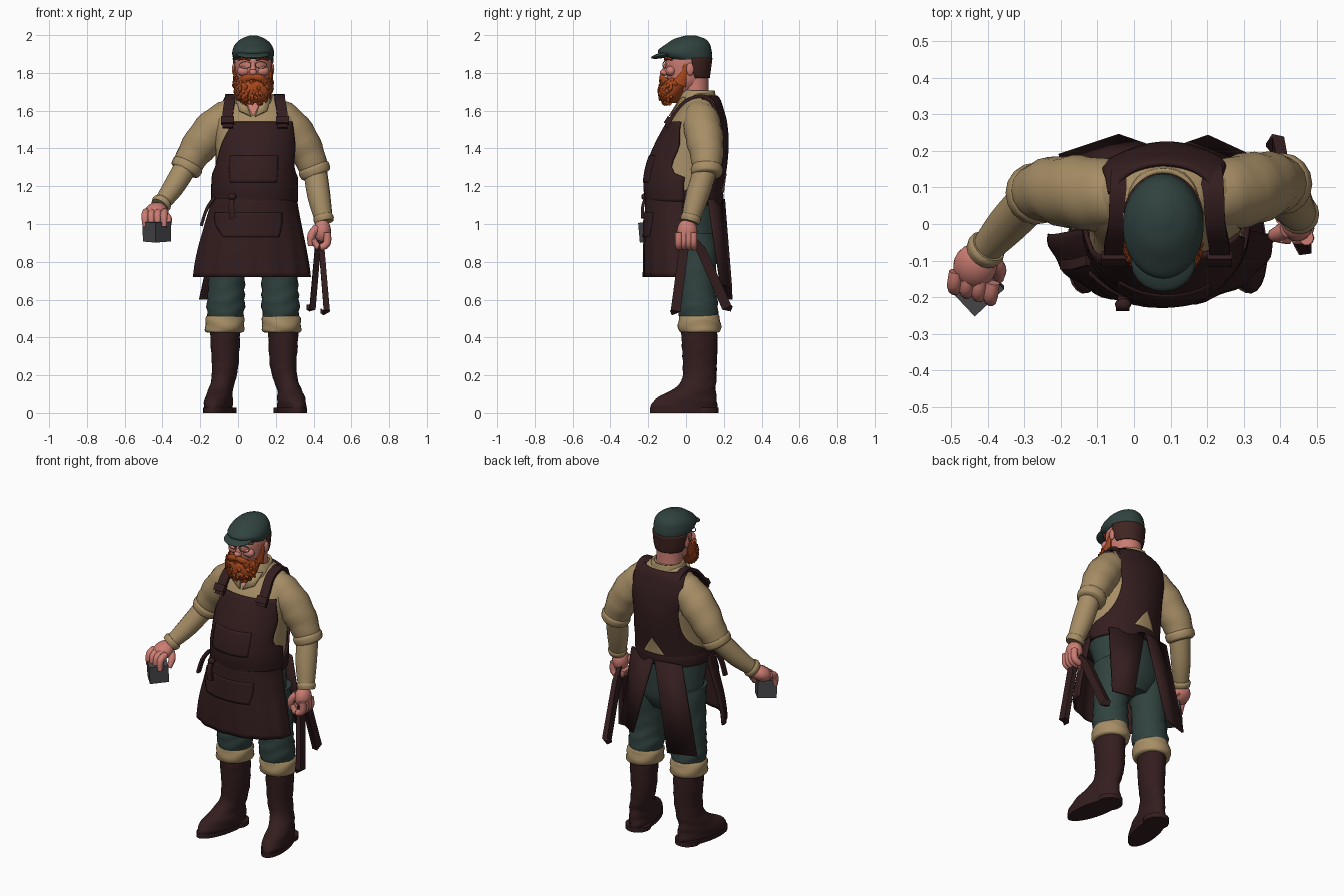
import bpy, bmesh, math, random
from mathutils import Vector, Matrix, Euler

if "Cube" in bpy.data.objects:
    bpy.data.objects.remove(bpy.data.objects["Cube"])

random.seed(4)
CX = 0.08


def material(name, rgb):
    m = bpy.data.materials.new(name)
    m.diffuse_color = (*rgb, 1)
    m.use_nodes = True
    m.node_tree.nodes["Principled BSDF"].inputs["Base Color"].default_value = m.diffuse_color
    return m


LEATHER = material("dark_leather", (0.034, 0.0125, 0.0135))
SHIRT = material("tan_cloth", (0.385, 0.27, 0.132))
GREEN = material("green_wool", (0.030, 0.055, 0.049))
SKIN = material("skin", (0.60, 0.205, 0.17))
BEARD = material("ginger", (0.37, 0.062, 0.012))
HAIR = material("brown_hair", (0.052, 0.018, 0.015))
STEEL = material("grey_steel", (0.065, 0.065, 0.072))
WIRE = material("spectacle_wire", (0.30, 0.25, 0.13))


def finish(name, bm, mat, thick=0, angle=50):
    bmesh.ops.recalc_face_normals(bm, faces=bm.faces)
    me = bpy.data.meshes.new(name)
    bm.to_mesh(me)
    bm.free()
    ob = bpy.data.objects.new(name, me)
    bpy.context.collection.objects.link(ob)
    me.materials.append(mat)
    if thick:
        s = ob.modifiers.new("thickness", 'SOLIDIFY')
        s.thickness, s.offset = thick, 0
    bpy.ops.object.select_all(action='DESELECT')
    ob.select_set(True)
    bpy.context.view_layer.objects.active = ob
    bpy.ops.object.shade_smooth_by_angle(angle=math.radians(angle))
    return ob


def spline(rows, i, t):
    """Catmull-Rom blend between rows i and i+1."""
    p = [rows[min(max(i + k, 0), len(rows) - 1)] for k in (-1, 0, 1, 2)]
    return [0.5 * (2*b + (c-a)*t + (2*a-5*b+4*c-d)*t*t + (3*b-a-3*c+d)*t**3) for a, b, c, d in zip(*p)]


def resample(rows, n=4):
    return [spline(rows, i, k / n) for i in range(len(rows) - 1) for k in range(n)] + [list(rows[-1])]


def skin_rings(rings, bm, closed=True, caps=True):
    vs = [[bm.verts.new(p) for p in r] for r in rings]
    n = len(vs[0])
    for a, b in zip(vs, vs[1:]):
        for j in range(n if closed else n - 1):
            k = (j + 1) % n
            bm.faces.new((a[j], a[k], b[k], b[j]))
    if caps and closed:
        bm.faces.new(vs[0])
        bm.faces.new(vs[-1])


def loft(name, rows, mat, n=28, arc=None, turn=0, pivot=(0, 0), fold=0, thick=0, sub=4):
    """Stack of ellipses (z, cx, cy, rx, ry), optionally only part of the way round."""
    bm, rings = bmesh.new(), []
    for z, cx, cy, rx, ry in resample(rows, sub):
        ring = []
        for j in range(n + (1 if arc else 0)):
            a = math.radians(arc[0] + (arc[1] - arc[0]) * j / n) if arc else math.tau * j / n
            f = 1 + fold * math.sin(z * 95 + 2.2 * math.sin(2 * a + z * 9))
            p = Vector((cx + rx * f * math.cos(a) - pivot[0], cy + ry * f * math.sin(a) - pivot[1], z))
            p.rotate(Euler((0, 0, turn)))
            ring.append(p + Vector((pivot[0], pivot[1], 0)))
        rings.append(ring)
    skin_rings(rings, bm, not arc)
    return finish(name, bm, mat, thick)


def tube(name, pts, mat, n=16, fold=0, sub=4, sides=(1, 0, 0)):
    """Sweep of ellipses along points (x, y, z, half width, half depth)."""
    bm, rings = bmesh.new(), []
    pts = resample(pts, sub)
    for i, q in enumerate(pts):
        p = Vector(q[:3])
        t = (Vector(pts[min(i+1, len(pts)-1)][:3]) - Vector(pts[max(i-1, 0)][:3])).normalized()
        u = Vector(sides)
        u = (u - t * u.dot(t)).normalized()
        v = t.cross(u)
        off = math.pi / 4 if n == 4 else 0
        ring = []
        for j in range(n):
            a = math.tau * j / n + off
            f = (1.41 if n == 4 else 1) * (1 + fold * math.sin(i * 1.9 + 2 * math.sin(a)))
            ring.append(p + u * q[3] * f * math.cos(a) + v * q[4] * f * math.sin(a))
        rings.append(ring)
    skin_rings(rings, bm)
    return finish(name, bm, mat)


def ball(name, c, r, mat, rot=(0, 0, 0)):
    bm = bmesh.new()
    m = Matrix.Translation(c) @ Euler(rot).to_matrix().to_4x4() @ Matrix.Diagonal((*r, 1))
    bmesh.ops.create_uvsphere(bm, u_segments=20, v_segments=12, radius=1, matrix=m)
    return finish(name, bm, mat)


# Profiles: z, centre x, half width, front y, back y
BODY = [(1.08, .088, .21, -.19, .175), (1.2, .088, .212, -.208, .185), (1.32, .09, .208, -.19, .203),
        (1.44, .09, .212, -.14, .21), (1.55, .088, .225, -.08, .20), (1.62, .085, .20, -.03, .18),
        (1.66, .083, .15, .0, .165), (1.70, .08, .08, .01, .13)]
SKIRT = [(.72, .075, .30, -.215, .16), (.85, .075, .28, -.215, .16), (1.0, .08, .245, -.21, .17),
         (1.14, .086, .215, -.205, .175)]


def sheet(name, prof, rows, side, off, mat, thick=.012, n=24, ripple=0):
    """Panel lying on a profile; rows are (z, left x, right x), side -1 front and 1 back."""
    bm, rings = bmesh.new(), []
    for z, x0, x1 in resample(rows, 4):
        i = max([k for k in range(len(prof) - 1) if prof[k][0] <= z] or [0])
        t = (z - prof[i][0]) / (prof[i+1][0] - prof[i][0])
        _, cx, rx, yf, yb = spline(prof, i, t)
        ang = [math.asin(max(-1, min(1, (x - cx) / rx))) for x in (x0, x1)]
        ring = []
        for j in range(n + 1):
            a = ang[0] + (ang[1] - ang[0]) * j / n
            o = off + ripple * math.sin(j * 1.1) * (1.14 - z)
            ring.append((cx + (rx + o) * math.sin(a), (yf + yb) / 2 + side * ((yb - yf) / 2 + o) * math.cos(a), z))
        rings.append(ring)
    skin_rings(rings, bm, False)
    return finish(name, bm, mat, thick)


def slab(name, corners, mat, thick=.014):
    bm = bmesh.new()
    bm.faces.new([bm.verts.new(c) for c in corners])
    return finish(name, bm, mat, thick)


# Shirt and collar
SHIRT_ROWS = [(1.14, .088, .21, -.2, .18)] + BODY[1:]
loft("shirt_torso", [(z, cx, (f + b) / 2, r, (b - f) / 2) for z, cx, r, f, b in SHIRT_ROWS], SHIRT, n=40)
loft("collar", [(1.635, CX, .06, .105, .10), (1.67, CX, .06, .098, .092), (1.705, CX, .065, .084, .08)],
     SHIRT, arc=(-70, 250), thick=.014)
sheet("open_neck", BODY, [(1.575, .077, .085), (1.62, .055, .107), (1.67, .035, .125)], -1, .004, SKIN, .006, 8)
for s in (-1, 1):
    slab("collar_flap", [(CX + s*.01, -.085, 1.57), (CX + s*.075, -.06, 1.60), (CX + s*.095, -.005, 1.67),
                         (CX + s*.045, -.03, 1.66)], SHIRT)

# Apron
sheet("bib", BODY, [(1.12, -.2, .4), (1.2, -.2, .4), (1.27, -.118, .29), (1.42, -.075, .288), (1.54, -.018, .275)],
      -1, .012, LEATHER)
sheet("bib_pocket", BODY, [(1.22, -.03, .195), (1.29, -.035, .2), (1.36, -.03, .2)], -1, .015, LEATHER)
sheet("skirt_front", SKIRT, [(z, -.5, .6) for z in (.72, .86, 1.0, 1.14)], -1, .005, LEATHER, n=40, ripple=.010)
sheet("skirt_pocket", SKIRT, [(.93, -.07, .21), (1.0, -.11, .225), (1.06, -.11, .225)], -1, .011, LEATHER)
sheet("apron_back", BODY, [(1.1, -.2, .4), (1.2, -.12, .295), (1.3, -.07, .245), (1.42, -.058, .228),
                           (1.54, -.07, .24), (1.62, -.075, .24), (1.675, -.055, .22)], 1, .01, LEATHER)
sheet("back_opening", BODY, [(1.17, .02, .15), (1.22, .05, .12), (1.27, .083, .087)], 1, .018, SHIRT, .004, 8)
loft("waistband", [(1.105, .086, -.01, .226, .205), (1.145, .087, -.01, .230, .208), (1.175, .088, -.01, .225, .205)],
     LEATHER, n=40)
for s in (-1, 1):
    c = CX + .01
    tube("shoulder_strap", [(c + s*.145, -.105, 1.51, .028, .009), (c + s*.143, -.058, 1.59, .028, .009),
                            (c + s*.133, .0, 1.652, .027, .009), (c + s*.128, .08, 1.678, .029, .009),
                            (c + s*.12, .135, 1.653, .033, .009), (c + s*.115, .16, 1.60, .035, .008)], LEATHER, 4)
    tube("strap_buckle", [(c + s*.145, -.107, 1.53, .034, .013), (c + s*.145, -.085, 1.565, .034, .013)], LEATHER, 4, sub=1)
slab("tail_left", [(-.09, .17, 1.13), (.075, .2, 1.13), (-.04, .24, .60), (-.205, .185, .60)], LEATHER)
slab("tail_right", [(.09, .2, 1.13), (.285, .12, 1.13), (.315, .185, .68), (.2, .238, .66)], LEATHER)
tube("tie_end", [(-.03, -.205, 1.15, .014, .008), (-.035, -.228, 1.1, .014, .008), (-.03, -.23, 1.03, .018, .008)], LEATHER, 4)
tube("tie_loop", [(-.125, -.1, 1.14, .008, .014), (-.165, -.11, 1.08, .008, .014), (-.195, -.11, .99, .008, .014)], LEATHER, 4)
ball("tie_knot", (-.03, -.22, 1.145), (.022, .017, .017), LEATHER)

# Trousers, cuffs and boots
loft("trouser_seat", [(.80, CX, .05, .12, .09), (.88, CX, .045, .195, .135), (1.0, CX, .03, .207, .155),
                      (1.15, .086, .0, .212, .185)], GREEN)
for s in (-1, 1):
    lx = CX + s * .145
    loft("trouser_leg", [(.48, lx + s*.003, .07, .09, .10), (.56, lx, .064, .101, .106), (.65, lx - s*.003, .058, .097, .1),
                         (.78, lx - s*.01, .055, .098, .105), (.95, lx - s*.03, .045, .105, .13)], GREEN, fold=.04)
    loft("trouser_cuff", [(.425, lx + s*.008, .072, .088, .10), (.44, lx + s*.006, .072, .104, .113),
                          (.50, lx + s*.004, .07, .101, .11), (.525, lx + s*.002, .07, .085, .095)], SHIRT, fold=.03)
    # feet stand a little wider than the shafts
    bx = CX + (.186 if s > 0 else -.166)
    sx = CX + (.159 if s > 0 else -.148)
    loft("boot", [(.02, bx, -.012, .068, .178), (.05, bx, -.01, .069, .178), (.085, bx, .005, .067, .157),
                  (.12, bx, .038, .062, .12), (.17, (bx + sx) / 2, .07, .063, .093), (.25, sx, .078, .069, .09),
                  (.35, sx, .077, .076, .094), (.44, sx, .075, .079, .096)],
         LEATHER, turn=s*.21, pivot=(bx, .075), fold=.02)
    for nm, cy, ry in (("boot_sole", -.012, .184), ("boot_heel", .098, .074)):
        loft(nm, [(0, bx, cy, .072, ry), (.028, bx, cy, .073, ry)], LEATHER, turn=s*.21, pivot=(bx, .075), sub=1)

# Arms
ARMS = {"left": [(.03, .08, 1.605, .055), (-.05, .078, 1.565, .093), (-.145, .085, 1.485, .102),
                 (-.235, .093, 1.37, .088), (-.28, .08, 1.285, .071)],
        "right": [(.14, .08, 1.605, .055), (.225, .078, 1.565, .093), (.312, .095, 1.47, .1),
                  (.375, .11, 1.36, .087), (.413, .11, 1.265, .07)]}
FORE = {"left": [(-.26, .09, 1.33, .062), (-.345, .0, 1.19, .056), (-.415, -.08, 1.095, .04)],
        "right": [(.405, .11, 1.31, .062), (.428, .06, 1.15, .061), (.457, .02, 1.01, .046)]}
for k in ARMS:
    tube(k + "_sleeve", [(x, y, z, r, r) for x, y, z, r in ARMS[k]], SHIRT, fold=.03)
    a, b = (Vector(ARMS[k][i][:3]) for i in (-2, -1))
    tube(k + "_sleeve_roll", [(*(a.lerp(b, t)), r, r) for t, r in ((.55, .078), (.7, .085), (1.0, .081), (1.1, .066))], SHIRT)
    tube(k + "_forearm", [(x, y, z, r, r) for x, y, z, r in FORE[k]], SHIRT)
    a, b = (Vector(FORE[k][i][:3]) for i in (-2, -1))
    tube(k + "_wrist_cuff", [(*(a.lerp(b, t)), r, r) for t, r in ((.75, .049), (.85, .055), (1.0, .05))], SHIRT)

# Hands
ball("left_palm", (-.435, -.115, 1.065), (.06, .066, .045), SKIN, (.5, 0, -.35))
ball("right_palm", (.446, .006, .962), (.046, .054, .065), SKIN)
for i in range(4):
    x, y = -.486 + i * .033, -.13 - i * .010
    tube("left_finger", [(x, y, 1.065, .02, .02), (x - .006, y - .04, 1.045, .02, .02), (x - .004, y - .05, .985, .015, .015)], SKIN, 10)
    y = -.038 + i * .026
    tube("right_finger", [(.472, y, .955, .02, .02), (.47, y, .895, .02, .02), (.425, y, .878, .018, .018),
                          (.40, y, .92, .014, .014)], SKIN, 10)
tube("left_thumb", [(-.40, -.09, 1.06, .022, .022), (-.37, -.12, 1.03, .02, .02), (-.37, -.15, .985, .014, .014)], SKIN, 10)
tube("right_thumb", [(.418, -.015, .98, .024, .024), (.388, -.03, .94, .021, .021), (.385, -.025, .885, .015, .015)], SKIN, 10)

# Held block and tongs
bm = bmesh.new()
m = Matrix.Translation((-.43, -.175, .96)) @ Euler((.06, -.06, .75)).to_matrix().to_4x4() @ Matrix.Diagonal((.11, .10, .105, 1))
bmesh.ops.create_cube(bm, size=1, matrix=m)
finish("metal_block", bm, STEEL, angle=20)
for x, y, z, h in ((.395, .215, .56, .035), (.47, -.055, .54, -.03)):
    tube("tong_arm", [(.432, .01, .95, .012, .018), (.432 + (x-.432)*.3, .01 + (y-.01)*.35, .86, .015, .025),
                      (x, y, z, .016, .026), (x - .025, y + h * .4, z - .005, .016, .014)], LEATHER, 4, sub=1)
ball("tong_pivot", (.432, .01, .90), (.022, .03, .03), LEATHER)

# Head
tube("neck", [(CX, .055, 1.62, .08, .075), (CX, .05, 1.70, .078, .07), (CX, .04, 1.80, .078, .08)], SKIN)
loft("head", [(1.70, CX, -.01, .055, .06), (1.75, CX, .0, .085, .095), (1.82, CX, .005, .095, .112),
              (1.88, CX, .01, .097, .112), (1.95, CX, .015, .07, .08)], SKIN)
loft("hair", [(1.775, CX, .04, .082, .08), (1.81, CX, .028, .096, .097), (1.88, CX, .02, .103, .114)],
     HAIR, arc=(5, 175), thick=.012)
ball("nose_tip", (CX, -.115, 1.802), (.021, .024, .018), SKIN)
tube("nose_bridge", [(CX, -.098, 1.855, .012, .014), (CX, -.113, 1.805, .017, .017)], SKIN, 10)
for s in (-1, 1):
    ball("ear", (CX + s*.10, .022, 1.82), (.012, .02, .034), SKIN)
    ball("cheek", (CX + s*.05, -.08, 1.81), (.036, .028, .027), SKIN)
    tube("eyebrow", [(CX + s*.015, -.107, 1.868, .007, .009), (CX + s*.045, -.104, 1.878, .008, .010),
                     (CX + s*.078, -.075, 1.87, .005, .007)], BEARD, 8, sides=(0, 0, 1))
    ring = [(CX + s*.042 + .03*math.cos(a*math.tau/16), -.114 + .008*s*math.cos(a*math.tau/16),
             1.842 + .018*math.sin(a*math.tau/16), .0025, .0025) for a in range(17)]
    tube("spectacle_rim", ring, WIRE, 6, sub=1, sides=(0, 1, 0))
    tube("sideburn", [(CX + s*.092, -.002, 1.85, .006, .009), (CX + s*.094, -.01, 1.80, .010, .019),
                      (CX + s*.09, -.036, 1.74, .018, .04)], BEARD, 10)
    tube("moustache", [(CX, -.126, 1.780, .012, .016), (CX + s*.04, -.126, 1.772, .014, .02),
                       (CX + s*.075, -.095, 1.753, .01, .014)], BEARD, 10, sides=(0, 1, 0))

# Beard with scattered tufts
BR = [(1.64, CX, -.085, .045, .033), (1.665, CX, -.083, .08, .054), (1.70, CX, -.075, .099, .069),
      (1.74, CX, -.064, .103, .077), (1.77, CX, -.052, .095, .068)]
loft("beard", BR, BEARD)
bm = bmesh.new()
rows = resample(BR, 6)
for _ in range(110):
    z, cx, cy, rx, ry = random.choice(rows)
    a = random.uniform(math.pi * .95, math.tau * 1.025)
    m = (Matrix.Translation((cx + rx * math.cos(a), cy + ry * math.sin(a), z)) @
         Euler((random.uniform(-.5, .3), random.uniform(-.5, .5), a)).to_matrix().to_4x4() @ Matrix.Diagonal((.007, .011, .016, 1)))
    bmesh.ops.create_icosphere(bm, subdivisions=1, radius=1, matrix=m)
finish("beard_tufts", bm, BEARD, angle=30)

# Flat cap: the crown slopes forward onto the brim
loft("cap_crown", [(1.872, CX, .02, .103, .116), (1.893, CX, .0, .110, .138), (1.92, CX, -.006, .109, .141),
                   (1.952, CX, .01, .095, .116), (1.98, CX, .02, .064, .082), (1.997, CX, .025, .022, .028)], GREEN, n=32)
ball("cap_brim", (CX, -.105, 1.898), (.088, .082, .016), GREEN, (.22, 0, 0))
